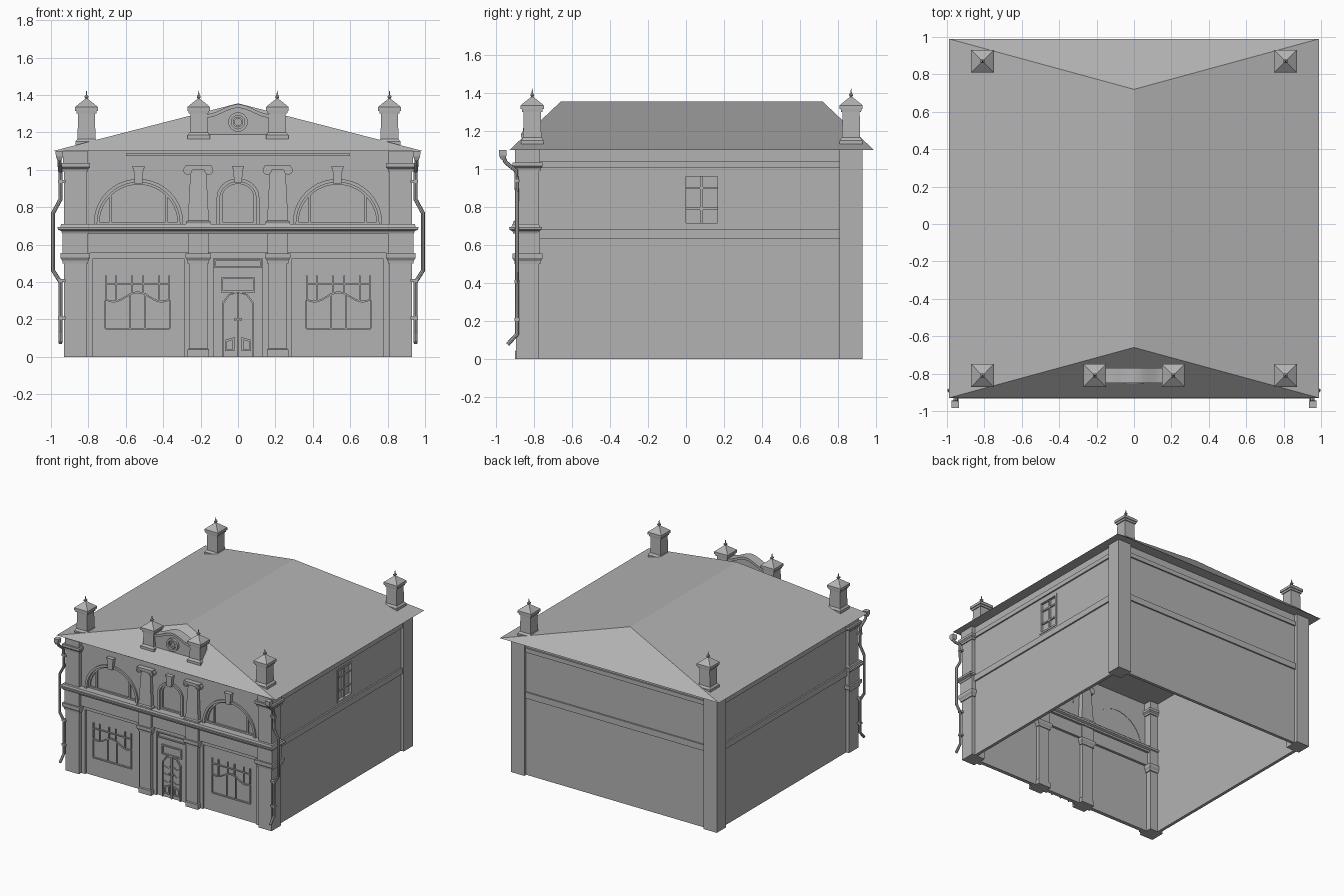
import bpy, bmesh
from math import sin, cos, pi
from mathutils import Matrix

default_cube = bpy.data.objects.get("Cube")
if default_cube:
    bpy.data.objects.remove(default_cube, do_unlink=True)

stone = bpy.data.materials.new("plain_grey")
stone.use_nodes = True
grey = (0.45, 0.45, 0.45, 1)
stone.diffuse_color = grey
stone.node_tree.nodes["Principled BSDF"].inputs["Base Color"].default_value = grey


def finish(name, bm, quarter_turns=0):
    """Turn a bmesh into a named object; quarter turns move front work to other sides."""
    bmesh.ops.recalc_face_normals(bm, faces=bm.faces)
    bm.transform(Matrix.Rotation(quarter_turns * pi / 2, 4, 'Z'))
    mesh = bpy.data.meshes.new(name)
    bm.to_mesh(mesh)
    bm.free()
    mesh.materials.append(stone)
    obj = bpy.data.objects.new(name, mesh)
    bpy.context.collection.objects.link(obj)
    return obj


def extrude(bm, points, front, back):
    """Extrude an x-z outline from y=front to y=back."""
    near = [bm.verts.new((x, front, z)) for x, z in points]
    far = [bm.verts.new((x, back, z)) for x, z in points]
    bm.faces.new(near)
    bm.faces.new(far[::-1])
    for i in range(len(points)):
        j = (i + 1) % len(points)
        bm.faces.new((near[i], far[i], far[j], near[j]))


def box(bm, x0, x1, z0, z1, front, back):
    extrude(bm, [(x0, z0), (x1, z0), (x1, z1), (x0, z1)], front, back)


def bar(bm, a, b, width, front, back):
    """Straight bar between two x-z points."""
    dx, dz = b[0] - a[0], b[1] - a[1]
    k = width / 2 / (dx * dx + dz * dz) ** 0.5
    nx, nz = -dz * k, dx * k
    extrude(bm, [(a[0] + nx, a[1] + nz), (a[0] - nx, a[1] - nz),
                 (b[0] - nx, b[1] - nz), (b[0] + nx, b[1] + nz)], front, back)


def strip(bm, outer, inner, front, back, closed=False):
    """Band between two matching x-z lines, given depth in y."""
    rows = [[bm.verts.new((x, y, z)) for x, z in line]
            for line, y in ((outer, front), (inner, front), (inner, back), (outer, back))]
    n = len(outer)
    for i in range(n if closed else n - 1):
        j = (i + 1) % n
        for r in range(4):
            s = (r + 1) % 4
            bm.faces.new((rows[r][i], rows[s][i], rows[s][j], rows[r][j]))
    if not closed:
        for i in (0, n - 1):
            bm.faces.new([row[i] for row in rows])


def stack(bm, cx, cy, sections):
    """Loft rectangles (z, half width, optional half depth) upwards."""
    rings = []
    for z, hx, *rest in sections:
        hy = rest[0] if rest else hx
        rings.append([bm.verts.new((cx + sx * hx, cy + sy * hy, z))
                      for sx, sy in ((-1, -1), (1, -1), (1, 1), (-1, 1))])
    for low, high in zip(rings, rings[1:]):
        for i in range(4):
            j = (i + 1) % 4
            bm.faces.new((low[i], low[j], high[j], high[i]))
    bm.faces.new(rings[0])
    bm.faces.new(rings[-1])


def circle(cx, cz, r, n=20):
    return [(cx + r * cos(2 * pi * i / n), cz + r * sin(2 * pi * i / n)) for i in range(n)]


def rect(x0, x1, z0, z1):
    return [(x0, z0), (x1, z0), (x1, z1), (x0, z1)]


def arch(cx, spring, half, rise, inset=0, n=20):
    arc = [(cx - (half - inset) * cos(pi * i / n), spring + (rise - inset) * sin(pi * i / n))
           for i in range(n + 1)]
    return [(arc[0][0], 0.7)] + arc + [(arc[-1][0], 0.7)]


# Hipped roof with closed soffit
bm = bmesh.new()
eaves = [bm.verts.new(p) for p in ((-.99, -.93, 1.1), (.99, -.93, 1.1), (.99, .99, 1.1), (-.99, .99, 1.1))]
fr, br = bm.verts.new((0, -.66, 1.355)), bm.verts.new((0, .72, 1.355))
a, b, c, d = eaves
for face in ((d, c, b, a), (a, b, fr), (c, d, br), (b, c, br, fr), (d, a, fr, br)):
    bm.faces.new(face)
finish("roof", bm)

# Side and back walls with string courses
for name, turns, x0, x1 in (("side_wall_left", 1, -.8, .83), ("back_wall", 2, -.83, .83),
                            ("side_wall_right", 3, -.83, .8)):
    bm = bmesh.new()
    if turns == 1:
        strip(bm, rect(x0, x1, 0, 1.1), rect(-.015, .18, .7, .975), -.905, -.88, True)
    else:
        box(bm, x0, x1, 0, 1.1, -.905, -.88)
    finish(name, bm, turns)
    bm = bmesh.new()
    box(bm, x0, x1, .63, .68, -.917, -.9)
    box(bm, x0, x1, 1.005, 1.04, -.917, -.9)
    finish(name + "_bands", bm, turns)

# Side window
bm = bmesh.new()
box(bm, -.02, .19, .69, .98, -.888, -.882)
strip(bm, rect(-.015, .18, .7, .975), rect(0, .165, .715, .96), -.91, -.885, True)
box(bm, .075, .09, .71, .97, -.9, -.885)
for z in (.79, .9):
    box(bm, 0, .165, z - .006, z + .006, -.9, -.885)
finish("side_window", bm, 1)

# Corner piers
pier = [(0, .06), (.5, .06), (.5, .068), (.515, .07), (.53, .08), (.555, .08), (.555, .067),
        (.7, .067), (.7, .06), (.99, .06), (.99, .068), (1.005, .07), (1.015, .08),
        (1.035, .08), (1.035, .065), (1.1, .065)]
for side in (-1, 1):
    bm = bmesh.new()
    stack(bm, side * .87, -.835, pier)
    finish("front_pier", bm)
    bm = bmesh.new()
    stack(bm, side * .87, .87, [(0, .06), (1.1, .06)])
    finish("back_pier", bm)

# Ground floor front wall with bays and doorway
bm = bmesh.new()
outline = [(-.82, 0)]
for x0, x1, top in ((-.775, -.29, .525), (-.13, .13, .525), (.29, .775, .525)):
    outline += [(x0, 0), (x0, top), (x1, top), (x1, 0)]
outline += [(.82, 0), (.82, .6), (-.82, .6)]
extrude(bm, outline, -.865, -.835)
finish("lower_front_wall", bm)
bm = bmesh.new()
box(bm, -.82, .82, 0, .6, -.85, -.82)
finish("bay_panels", bm)
bm = bmesh.new()
box(bm, -.82, .82, .555, .67, -.88, -.8)
finish("frieze", bm)

# Ledge between floors
bm = bmesh.new()
stack(bm, 0, -.845, [(.66, .94, .065), (.672, .945, .07), (.68, .963, .085), (.695, .965, .087),
                     (.695, .95, .075), (.71, .945, .07)])
finish("floor_ledge", bm)

# Upper front wall with arched openings
windows = [(-.532, .715, .235, .232), (0, .85, .11, .1), (.532, .715, .235, .232)]
outline = [(-.82, .7)]
for w in windows:
    outline += arch(*w)
outline += [(.82, .7), (.82, 1.1), (-.82, 1.1)]
bm = bmesh.new()
extrude(bm, outline, -.865, -.835)
finish("upper_front_wall", bm)
bm = bmesh.new()
box(bm, -.6, .6, 1.073, 1.086, -.885, -.86)
finish("eaves_band", bm)

# Arched windows with frames, bars and keystones
for w in windows:
    cx, top = w[0], w[1] + w[3]
    bm = bmesh.new()
    extrude(bm, arch(*w), -.842, -.838)
    strip(bm, arch(*w, inset=-.004), arch(*w, inset=.014), -.878, -.84)
    strip(bm, arch(*w, inset=.014), arch(*w, inset=.026), -.856, -.84)
    box(bm, cx - w[2] + .02, cx + w[2] - .02, .71, .722, -.856, -.84)
    if cx:
        for side in (-1, 1):
            x = cx + side * .15
            box(bm, x - .006, x + .006, .71, .88, -.856, -.84)
    extrude(bm, [(cx - .02, top - .02), (cx + .02, top - .02), (cx + .027, 1.01), (cx - .027, 1.01)], -.893, -.86)
    box(bm, cx - .031, cx + .031, 1.008, 1.02, -.898, -.86)
    finish("arched_window", bm)

for side in (-1, 1):
    x = side * .212
    # Lower pilasters
    bm = bmesh.new()
    stack(bm, x, -.845, [(0, .057), (.04, .057), (.045, .05), (.5, .05), (.5, .057), (.515, .058),
                         (.53, .068), (.552, .068), (.552, .055), (.67, .055)])
    finish("lower_pilaster", bm)
    # Upper tapered pilasters with scrolled capitals
    bm = bmesh.new()
    stack(bm, x, -.845, [(.7, .066), (.722, .066), (.728, .056), (.98, .043), (1.02, .043)])
    box(bm, x - .07, x + .07, 1.0, 1.024, -.905, -.8)
    for end in (-1, 1):
        extrude(bm, circle(x + end * .056, .998, .024, 16), -.9, -.8)
        strip(bm, circle(x + end * .056, .998, .017, 16), circle(x + end * .056, .998, .009, 16),
              -.907, -.9, True)
    finish("scrolled_pilaster", bm)

    # Shop window tracery
    bm = bmesh.new()
    cx, front, back = side * .537, -.86, -.845
    box(bm, cx - .172, cx + .172, .145, .155, front, back)
    box(bm, cx - .172, cx + .172, .386, .394, front, back)
    for off, low, high in ((.172, .15, .3), (.17, .31, .435), (.115, .3, .435), (.03, .34, .435), (.04, .15, .34)):
        for end in (-1, 1):
            px = cx + end * off
            box(bm, px - .004, px + .004, low, high, front, back)
    curve = [(cx + .172 * t / 8, .325 + .025 * cos(pi * t / 6)) for t in range(-8, 9)]
    strip(bm, curve, [(px, pz - .01) for px, pz in curve], front, back)
    finish("shop_window", bm)

    # Downpipe with hopper and brackets
    path = [(.955, -.965, 1.07), (.955, -.95, 1.035), (.95, -.895, .99), (.95, -.89, .84), (.988, -.89, .77),
            (.988, -.89, .46), (.95, -.89, .4), (.95, -.89, .13), (.95, -.94, .075)]
    data = bpy.data.curves.new("downpipe", 'CURVE')
    data.dimensions = '3D'
    data.bevel_depth = .011
    data.bevel_resolution = 2
    data.use_fill_caps = True
    spline = data.splines.new('POLY')
    spline.points.add(len(path) - 1)
    for point, (px, py, pz) in zip(spline.points, path):
        point.co = (side * px, py, pz, 1)
    data.materials.append(stone)
    pipe = bpy.data.objects.new("downpipe", data)
    bpy.context.collection.objects.link(pipe)
    bpy.ops.object.select_all(action='DESELECT')
    pipe.select_set(True)
    bpy.context.view_layer.objects.active = pipe
    bpy.ops.object.convert(target='MESH')
    bpy.ops.object.shade_smooth_by_angle()
    bm = bmesh.new()
    stack(bm, side * .955, -.965, [(1.05, .01), (1.07, .019), (1.1, .02)])
    for z in (.2, .4, .93):
        stack(bm, side * .943, -.89, [(z, .02, .014), (z + .015, .02, .014)])
    finish("pipe_fittings", bm)

# Double door with fanlight
bm = bmesh.new()
strip(bm, rect(-.128, .128, .475, .52), rect(-.118, .118, .483, .512), -.862, -.845, True)
strip(bm, rect(-.09, .09, .345, .425), rect(-.08, .08, .355, .415), -.86, -.845, True)
leaf = [(-.085, 0), (-.085, .29), (-.05, .335), (0, .35), (.05, .335), (.085, .29), (.085, 0)]
strip(bm, leaf, [(x * .9, z * .98) for x, z in leaf], -.862, -.845)
box(bm, -.006, .006, 0, .34, -.862, -.845)
for side in (-1, 1):
    for z in (.13, .19, .25):
        bar(bm, (side * .07, z), (side * .04, z - .01), .008, -.858, -.845)
        bar(bm, (side * .04, z - .01), (side * .018, z + .01), .008, -.858, -.845)
    strip(bm, [(side * x, z) for x, z in ((.02, .03), (.07, .03), (.07, .09), (.02, .105))],
          [(side * x, z) for x, z in ((.03, .04), (.06, .04), (.06, .08), (.03, .09))], -.86, -.845, True)
    extrude(bm, circle(side * .014, .2, .008, 10), -.872, -.845)
finish("front_door", bm)

# Roof pedestals with pyramid caps and finials
cap = [(1.3, .045), (1.3, .053), (1.315, .054), (1.315, .061), (1.335, .061), (1.342, .053), (1.375, .012),
       (1.38, .005), (1.386, .01), (1.394, .01), (1.4, .004), (1.425, .001)]
for x, y, base in ((-.81, -.81, 1.13), (.81, -.81, 1.13), (-.81, .87, 1.13), (.81, .87, 1.13),
                   (-.21, -.81, 1.165), (.21, -.81, 1.165)):
    bm = bmesh.new()
    stack(bm, x, y, [(base, .06), (base + .02, .06), (base + .035, .048), (1.3, .045)] + cap)
    finish("roof_pedestal", bm)

# Curved parapet with roundel
crest = [(.17 * t / 12, 1.292 + .026 * (1 + cos(pi * t / 12))) for t in range(-12, 13)]
bm = bmesh.new()
extrude(bm, [(-.17, 1.165)] + crest + [(.17, 1.165)], -.835, -.785)
strip(bm, [(x, z + .006) for x, z in crest], [(x, z - .014) for x, z in crest], -.85, -.77)
strip(bm, circle(0, 1.255, .052), circle(0, 1.255, .036), -.855, -.83, True)
strip(bm, circle(0, 1.255, .028), circle(0, 1.255, .018), -.848, -.83, True)
finish("curved_parapet", bm)
